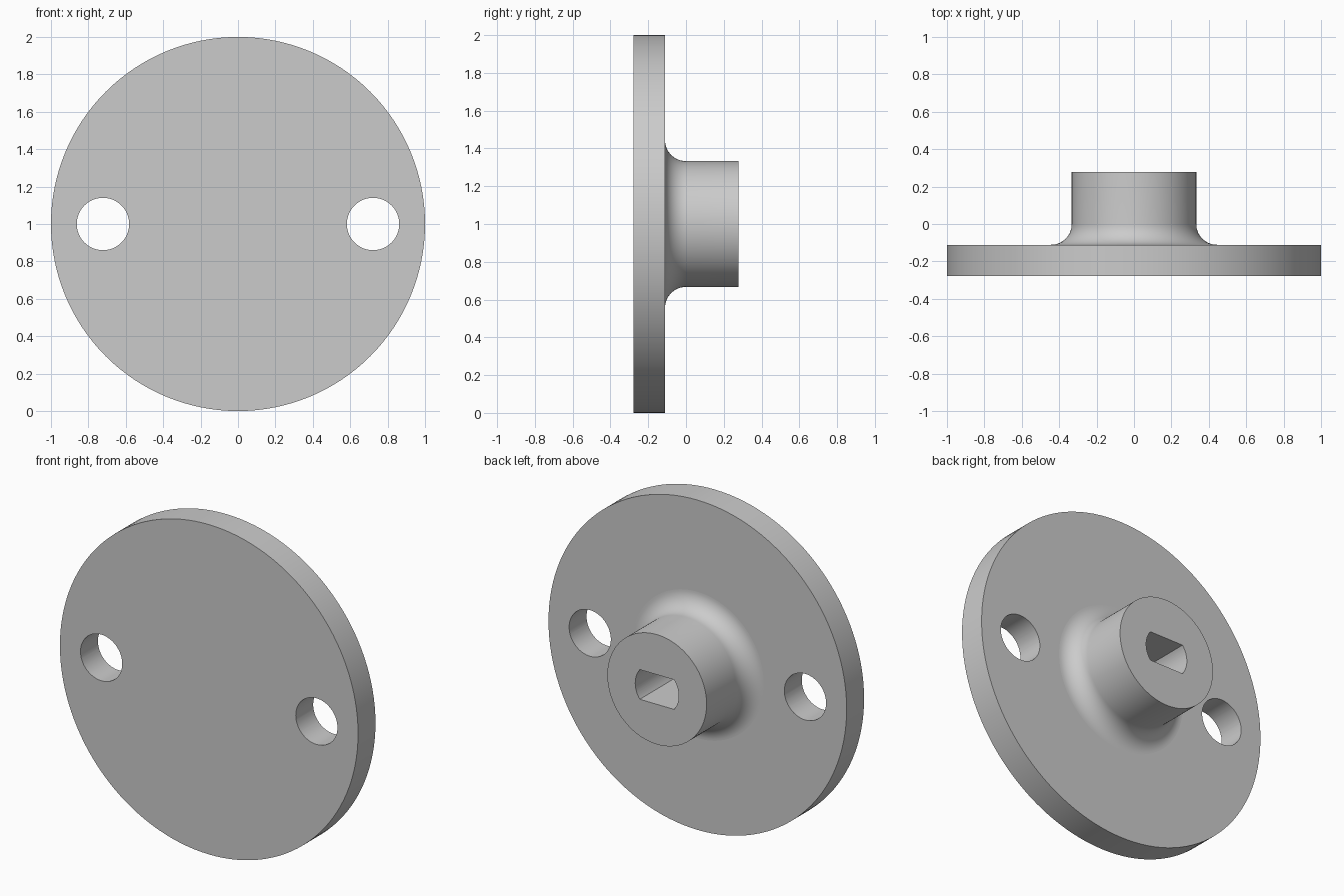
import bpy, bmesh
from math import pi, sin, cos, asin, radians
from mathutils import Matrix, Vector

cube = bpy.data.objects.get("Cube")
if cube:
    bpy.data.objects.remove(cube)

# Main dimensions
CENTRE_Z = 1.0
FRONT, PLATE_BACK, HUB_END = -0.278, -0.111, 0.278
PLATE_R, HUB_R, FILLET_R = 1.0, 0.333, 0.111
HOLE_X, HOLE_R = 0.722, 0.14
BORE_R, BORE_HALF = 0.146, 0.09

grey = bpy.data.materials.new("plain_grey")
grey.use_nodes = True
colour = (0.6, 0.6, 0.6, 1)
grey.diffuse_color = colour
grey.node_tree.nodes["Principled BSDF"].inputs["Base Color"].default_value = colour


def add_object(name, bm):
    bmesh.ops.recalc_face_normals(bm, faces=bm.faces)
    mesh = bpy.data.meshes.new(name)
    bm.to_mesh(mesh)
    bm.free()
    mesh.materials.append(grey)
    obj = bpy.data.objects.new(name, mesh)
    bpy.context.collection.objects.link(obj)
    obj.location.z = CENTRE_Z
    return obj


def lathe(name, profile, steps=128):
    """Turn a profile of (radius, y) points around the y axis."""
    bm = bmesh.new()
    verts = [bm.verts.new((r, y, 0)) for r, y in profile]
    edges = [bm.edges.new(pair) for pair in zip(verts, verts[1:])]
    bmesh.ops.spin(bm, geom=verts + edges, cent=(0, 0, 0), axis=(0, 1, 0),
                   angle=2 * pi, steps=steps)
    bmesh.ops.remove_doubles(bm, verts=bm.verts, dist=1e-5)
    return add_object(name, bm)


def prism(name, outline, y0, y1):
    """Extrude an outline of (x, z) points along y."""
    bm = bmesh.new()
    face = bm.faces.new([bm.verts.new((x, y0, z)) for x, z in outline])
    moved = bmesh.ops.extrude_face_region(bm, geom=[face])["geom"]
    verts = [v for v in moved if isinstance(v, bmesh.types.BMVert)]
    bmesh.ops.translate(bm, verts=verts, vec=(0, y1 - y0, 0))
    return add_object(name, bm)


# Flanged hub: plate, concave fillet and boss in one turned profile
fillet = [(HUB_R + FILLET_R * (1 - sin(a)), PLATE_BACK + FILLET_R * (1 - cos(a)))
          for a in (i / 16 * pi / 2 for i in range(17))]
hub = lathe("flanged_hub", [(0, FRONT), (PLATE_R, FRONT), (PLATE_R, PLATE_BACK)]
            + fillet + [(HUB_R, HUB_END), (0, HUB_END)])

# Two round bolt holes through the plate
cutters = []
for side, label in ((1, "left"), (-1, "right")):
    circle = [(side * HOLE_X + HOLE_R * cos(i * pi / 32), HOLE_R * sin(i * pi / 32))
              for i in range(64)]
    cutters.append(prism(label + "_bolt_hole_cutter", circle, FRONT - 0.1, PLATE_BACK + 0.1))

# Blind shaft bore with flats above and below
half_arc = asin(BORE_HALF / BORE_R)
arc = [(BORE_R * cos(a), BORE_R * sin(a))
       for a in (half_arc * (i / 8 - 1) for i in range(17))]
bore = arc + [(-x, -z) for x, z in arc]
cutters.append(prism("shaft_bore_cutter", bore, PLATE_BACK, HUB_END + 0.1))

bpy.context.view_layer.objects.active = hub
hub.select_set(True)
for cutter in cutters:
    mod = hub.modifiers.new(cutter.name, 'BOOLEAN')
    mod.operation = 'DIFFERENCE'
    mod.solver = 'EXACT'
    mod.object = cutter
    bpy.ops.object.modifier_apply(modifier=mod.name)
    bpy.data.objects.remove(cutter)

# Smooth walls and fillet, with the flat faces kept flat
bpy.ops.object.shade_smooth_by_angle(angle=radians(30))
for poly in hub.data.polygons:
    if abs(poly.normal.y) > 0.9999:
        poly.use_smooth = False
